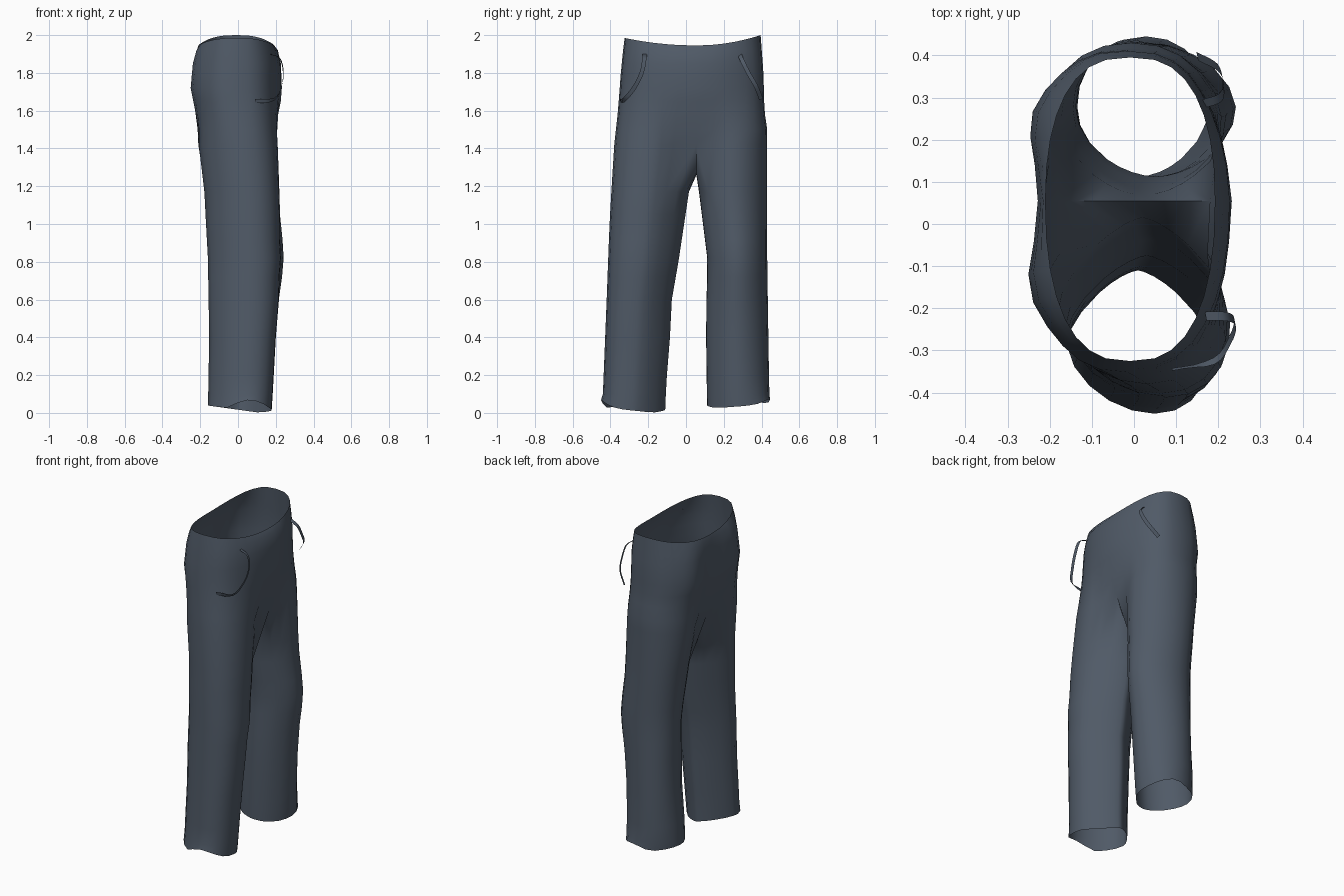
import bpy, bmesh, math
from mathutils import Vector

if "Cube" in bpy.data.objects:
    bpy.data.objects.remove(bpy.data.objects["Cube"])

cloth = bpy.data.materials.new("slate cloth")
cloth.diffuse_color = (0.08, 0.102, 0.135, 1)
cloth.use_nodes = True
cloth.node_tree.nodes["Principled BSDF"].inputs["Base Color"].default_value = cloth.diffuse_color

N_OUT, N_IN = 16, 8          # segments on the outer arc and on the inseam
SEAM_Y, SEAM_Z = 0.055, 1.42

# Outlines by height: (z, value)
FRONT = [(0, .178), (.4, .2), (.82, .235), (1, .224), (1.4, .212), (1.72, .212), (1.85, .21), (2, .192)]
BACK = [(0, -.16), (.4, -.153), (.82, -.16), (1, -.17), (1.2, -.18), (1.4, -.212), (1.72, -.246), (1.85, -.236), (2, -.21)]
OUTER = {1: [(0, .445), (.15, .44), (.8, .43), (1.5, .43), (1.6, .415), (1.8, .41), (2, .395)],
         -1: [(0, -.45), (.1, -.44), (.6, -.42), (1, -.405), (1.4, -.382), (1.6, -.36), (1.8, -.345), (2, -.325)]}
INNER = {1: [(0, .112), (.5, .105), (.8, .115), (1, .09), (1.2, .065), (1.42, .055)],
         -1: [(0, -.11), (.15, -.105), (.4, -.085), (.6, -.075), (.8, -.04), (1, -.01), (1.2, .02), (1.42, .055)]}
BLEND = [(1.42, .15), (1.5, .5), (1.65, .9), (1.75, 1)]
# Forward lean of the outer side of each leg
SKEW = {1: [(0, .02), (.15, -.005), (.4, -.025), (1.2, -.025), (1.55, 0)],
        -1: [(0, .04), (.5, .04), (1, .04), (1.4, .035), (1.7, 0)]}
SLIM = [(.15, 0), (.45, .022), (.9, .022), (1.3, 0)]   # slimmer calf on the left leg
HIP = [(1.4, 0), (1.55, .35), (1.72, 1), (1.85, .85), (2, 0)]


def at(table, z):
    """Linear interpolation in a (z, value) table."""
    if z <= table[0][0]:
        return table[0][1]
    for (a, u), (b, v) in zip(table, table[1:]):
        if z <= b:
            return u + (v - u) * (z - a) / (b - a)
    return table[-1][1]


def spow(v, e):
    return math.copysign(abs(v) ** e, v)


def leg_point(side, z, deg):
    f, b, o, i = at(FRONT, z), at(BACK, z), at(OUTER[side], z), at(INNER[side], z)
    f += side * .007 if .6 < z < 1 else 0
    if side == 1:
        b += at(SLIM, z)
    a = math.radians(deg)
    c, s = math.cos(a), math.sin(a)
    e = 1.0                                     # inner side tapers to a blunt wedge
    if s < 0:
        e = 1.4 if side == -1 else 1.12
    x = (f + b) / 2 + (f - b) / 2 * spow(c, e)
    if s > 0:
        x += at(SKEW[side], z) * s ** 1.5
    return Vector((x, (o + i) / 2 + (o - i) / 2 * spow(s, e), z))


def torso_point(side, z, t):
    f, b, o = at(FRONT, z), at(BACK, z), at(OUTER[side], z)
    a = math.pi * t
    c, s = math.cos(a), math.sin(a)
    x = (f + b) / 2 + (f - b) / 2 * spow(c, .76)
    if c < 0:                                   # seat halves and the hollow between
        x += at(HIP, z) * (.018 * max(0, 1 - s * 2.5)
                           - .024 * math.exp(-((s - (.56 if side == 1 else .5)) / .25) ** 2))
    else:                                       # fuller centre front
        x += at(HIP, z) * .02 * max(0, 1 - s * 1.5)
        if side == -1:
            x += .012 * at(HIP, z) * s * c * 2
    if side == -1 and z < 1.7:
        x += at(SKEW[-1], z) * s ** 1.5
    return Vector((x, SEAM_Y + (o - SEAM_Y) * s ** .88, z))


def hem_height(side, p):
    back = min(1, max(0, (.1 - p.x) / .26))
    out = min(1, max(0, (abs(p.y) - .2) / .22))
    base, lift = (.003, .065) if side == -1 else (.028, .045)
    return base + max(.036 * back, lift * out * math.exp(-((p.x - .06) / .12) ** 2))


def build_trousers():
    bm = bmesh.new()
    heights = [1.42, 1.5, 1.58, 1.65, 1.72, 1.79, 1.85, 1.92, 2.0]
    # Shared inseam curve across the crotch, from back to front
    seam = []
    for k in range(N_IN + 1):
        u = 2 * k / N_IN - 1
        seam.append(bm.verts.new((.18 * u, SEAM_Y, 1.26 + (SEAM_Z - 1.26) * u ** 4)))
    # Shared front and back centre lines
    centre = [(seam[-1], seam[0])]
    for z in heights[1:]:
        pair = []
        for t in (0, 1):
            p = torso_point(1, z, t)
            if z < 1.65:
                p.x *= .96
            if z == 2.0:
                p.z = 1.945
            pair.append(bm.verts.new(p))
        centre.append(tuple(pair))

    for side in (1, -1):
        def band(lo, hi, closed):
            n = len(lo)
            for k in range(n if closed else n - 1):
                j = (k + 1) % n
                q = [lo[k], lo[j], hi[j], hi[k]]
                bm.faces.new(q if side == 1 else q[::-1])
        # Leg rings from hem to crotch
        rings = []
        for z in [0, .1, .2, .4, .6, .72, .82, .92, 1.05, 1.17]:
            ring = []
            for k in range(N_OUT + N_IN):
                if k <= N_OUT:
                    deg = -50 + 280 * k / N_OUT
                else:
                    deg = 230 + 80 * (k - N_OUT) / N_IN
                p = leg_point(side, z, deg)
                if z == 0:                     # wavy hem
                    p.z = hem_height(side, p)
                ring.append(bm.verts.new(p))
            rings.append(ring)
        # Hip and waist arcs, joined at the centre lines
        arcs = []
        for z, (fv, bv) in zip(heights, centre):
            w = at(BLEND, z)
            arc = [fv]
            for k in range(1, N_OUT):
                t = k / N_OUT
                p = leg_point(side, z, -50 + 280 * t).lerp(torso_point(side, z, t), w)
                if z == 2.0:                   # waist dips at front and back
                    r = (p.y - SEAM_Y) / (at(OUTER[side], z) - SEAM_Y)
                    p.z = 1.945 + (.055 if side == 1 else .04) * r ** 2
                arc.append(bm.verts.new(p))
            arcs.append(arc + [bv])
        for lo, hi in zip(rings, rings[1:]):
            band(lo, hi, True)
        band(rings[-1], arcs[0] + seam[1:-1], True)
        for lo, hi in zip(arcs, arcs[1:]):
            band(lo, hi, False)
    return bm


def finish(bm, name):
    me = bpy.data.meshes.new(name)
    bmesh.ops.recalc_face_normals(bm, faces=bm.faces[:])
    bm.to_mesh(me)
    bm.free()
    me.materials.append(cloth)
    ob = bpy.data.objects.new(name, me)
    bpy.context.collection.objects.link(ob)
    bpy.ops.object.select_all(action='DESELECT')
    ob.select_set(True)
    bpy.context.view_layer.objects.active = ob
    bpy.ops.object.shade_smooth_by_angle(angle=math.radians(60))
    return ob


def build_ribbon(points, width):
    """Flat strip along a smoothed path, widened across the front plane."""
    pts = [Vector(p) for p in points]
    ext = [2 * pts[0] - pts[1]] + pts + [2 * pts[-1] - pts[-2]]
    path = []
    for i in range(1, len(ext) - 2):           # Catmull-Rom smoothing
        a, b, c, d = ext[i - 1:i + 3]
        for k in range(4):
            t = k / 4
            path.append(.5 * (2 * b + (c - a) * t + (2 * a - 5 * b + 4 * c - d) * t * t
                              + (3 * b - a - 3 * c + d) * t ** 3))
    path.append(pts[-1])
    bm = bmesh.new()
    rows = []
    for i, p in enumerate(path):
        tan = path[min(i + 1, len(path) - 1)] - path[max(i - 1, 0)]
        off = Vector((0, -tan.z, tan.y)).normalized() * width / 2
        off.x = -.2 * abs(off.y)               # slight tilt
        rows.append((bm.verts.new(p - off), bm.verts.new(p + off)))
    for (a, b), (c, d) in zip(rows, rows[1:]):
        bm.faces.new((a, b, d, c))
    return bm


finish(build_trousers(), "trousers")
# Pocket edge trims on the front
finish(build_ribbon([(.17, -.218, 1.9), (.222, -.22, 1.875), (.24, -.235, 1.8), (.228, -.275, 1.72),
                     (.19, -.325, 1.66), (.09, -.345, 1.65)], .022), "pocket_trim_right")
finish(build_ribbon([(.165, .285, 1.895), (.205, .3, 1.86), (.212, .33, 1.8), (.2, .37, 1.73),
                     (.15, .398, 1.66)], .022), "pocket_trim_left")
